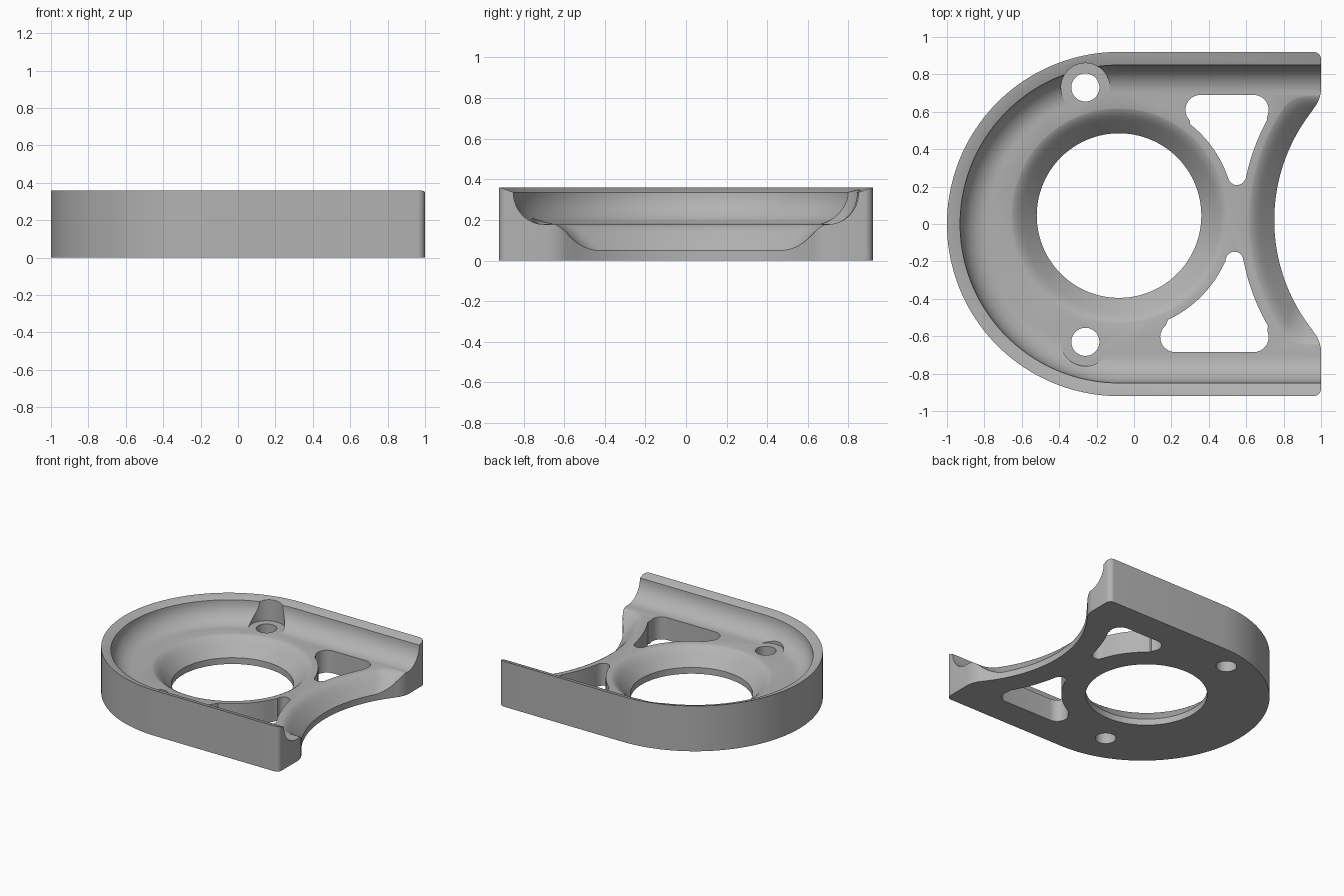
import bpy, bmesh
from math import sin, cos, asin, degrees, radians, pi

if "Cube" in bpy.data.objects:
    bpy.data.objects.remove(bpy.data.objects["Cube"])

grey = bpy.data.materials.new("machined grey")
grey.use_nodes = True
colour = (0.45, 0.45, 0.45, 1)
grey.diffuse_color = colour
grey.node_tree.nodes["Principled BSDF"].inputs["Base Color"].default_value = colour


def arc(cx, cy, r, a0, a1, n=12):
    """Points along an arc, angles in degrees."""
    angles = [radians(a0 + (a1 - a0) * i / n) for i in range(n + 1)]
    return [(cx + r * cos(a), cy + r * sin(a)) for a in angles]


def loft(name, rings):
    """Closed solid through (outline, z) rings with equal point counts."""
    bm = bmesh.new()
    loops = [[bm.verts.new((x, y, z)) for x, y in pts] for pts, z in rings]
    for low, high in zip(loops, loops[1:]):
        for i in range(len(low)):
            j = (i + 1) % len(low)
            bm.faces.new((low[i], low[j], high[j], high[i]))
    bm.faces.new(loops[0][::-1])
    bm.faces.new(loops[-1])
    bmesh.ops.recalc_face_normals(bm, faces=bm.faces)
    mesh = bpy.data.meshes.new(name)
    bm.to_mesh(mesh)
    bm.free()
    mesh.materials.append(grey)
    obj = bpy.data.objects.new(name, mesh)
    bpy.context.collection.objects.link(obj)
    return obj


def prism(name, pts, z0=-0.1, z1=0.5):
    return loft(name, [(pts, z0), (pts, z1)])


HEIGHT, FLOOR, LEDGE = 0.36, 0.178, 0.05
ROUND_X, OUTER = -0.08, 0.92
HOLE_Y, HOLE_R = 0.045, 0.44
SCOOP_X, SCOOP_Y, SCOOP_R = 1.695, 0.02, 0.945

# Housing block: round left end, straight sides, arc bitten from the right end
outline = (arc(ROUND_X, 0, OUTER, 90, 270, 96)
           + arc(0.96, -0.88, 0.04, -90, 0, 8)
           + arc(0.833, -0.686, 0.167, 0, 39.4, 10)
           + arc(SCOOP_X, SCOOP_Y, SCOOP_R, 219.4, 140.6, 48)[1:-1]
           + arc(0.833, 0.726, 0.167, -39.4, 0, 10)
           + arc(0.96, 0.88, 0.04, 0, 90, 8))
housing = prism("housing", outline, 0, HEIGHT)
cutters = []


# Tray hollow: filleted floor edge and a chamfered rim, open to the right
def tray(r):
    return arc(ROUND_X, 0, r, 90, 270, 96) + [(1.3, -r), (1.3, r)]


fillet = [(0.70 + 0.15 * sin(t), 0.336 - 0.158 * cos(t))
          for t in [i * pi / 24 for i in range(13)]]
profile = fillet + [(0.915, HEIGHT), (1.02, HEIGHT + 0.04)]
cutters.append(loft("tray_cutter", [(tray(r), z) for r, z in profile]))

# Shared sloping edge of the central hole and the end scoop
slope = [(0, LEDGE), (0.065, 0.122), (0.085, 0.143), (0.1, 0.157),
         (0.115, 0.168), (0.13, 0.176), (0.145, 0.181)]

# Central hole with its funnel
cutters.append(prism("hole_cutter", arc(ROUND_X, HOLE_Y, HOLE_R, 0, 360, 96)[:-1]))
cutters.append(loft("funnel_cutter", [
    (arc(ROUND_X, HOLE_Y, HOLE_R + d, 0, 360, 96)[:-1], z) for d, z in slope]))


# Sloped scoop along the bitten end, with rounded ends
def scoop(d, corner=0.15):
    r, half = SCOOP_R + d, 0.53 + d
    s = (half - corner) / (r - corner)
    a = degrees(asin(s))
    cx = SCOOP_X - (r - corner) * cos(radians(a))
    return ([(1.4, SCOOP_Y + half)]
            + arc(cx, SCOOP_Y + half - corner, corner, 90, 180 - a, 12)
            + arc(SCOOP_X, SCOOP_Y, r, 180 - a, 180 + a, 48)[1:-1]
            + arc(cx, SCOOP_Y - half + corner, corner, 180 + a, 270, 12)
            + [(1.4, SCOOP_Y - half)])


cutters.append(loft("scoop_cutter", [(scoop(d), z) for d, z in slope]))

# Three-cornered windows between the hole and the scoop
cutters.append(prism("back_window_cutter",
                     arc(0.64, 0.61, 0.08, -25, 90) + arc(0.355, 0.61, 0.08, 90, 225)
                     + arc(ROUND_X, 0.05, 0.615, 52, 18)
                     + arc(0.55, 0.255, 0.047, 200, 335)
                     + arc(SCOOP_X, SCOOP_Y, 1.12, 168.5, 151.5)))
cutters.append(prism("front_window_cutter",
                     arc(0.64, -0.605, 0.08, 25, -90) + arc(0.22, -0.605, 0.08, 270, 130)
                     + arc(ROUND_X, 0.05, 0.62, -65, -24.5)
                     + arc(0.537, -0.195, 0.047, 188, 5)
                     + arc(SCOOP_X, SCOOP_Y, 1.13, 191.5, 210)))

# Screw holes with spot faces cut into the wall
for side, y in (("back", 0.73), ("front", -0.63)):
    for part, r, z in (("screw", 0.075, -0.1), ("spot_face", 0.13, FLOOR + 0.001)):
        cutters.append(prism(f"{side}_{part}_cutter", arc(-0.26, y, r, 0, 360, 48)[:-1], z))

# Cut everything, then shade smooth with sharp edges kept
bpy.ops.object.select_all(action="DESELECT")
bpy.context.view_layer.objects.active = housing
housing.select_set(True)
for cutter in cutters:
    cutter.hide_render = True
    mod = housing.modifiers.new(cutter.name, "BOOLEAN")
    mod.operation, mod.solver, mod.object = "DIFFERENCE", "EXACT", cutter
    bpy.ops.object.modifier_apply(modifier=mod.name)
    bpy.data.objects.remove(cutter)
bpy.ops.object.shade_smooth_by_angle(angle=radians(25))
